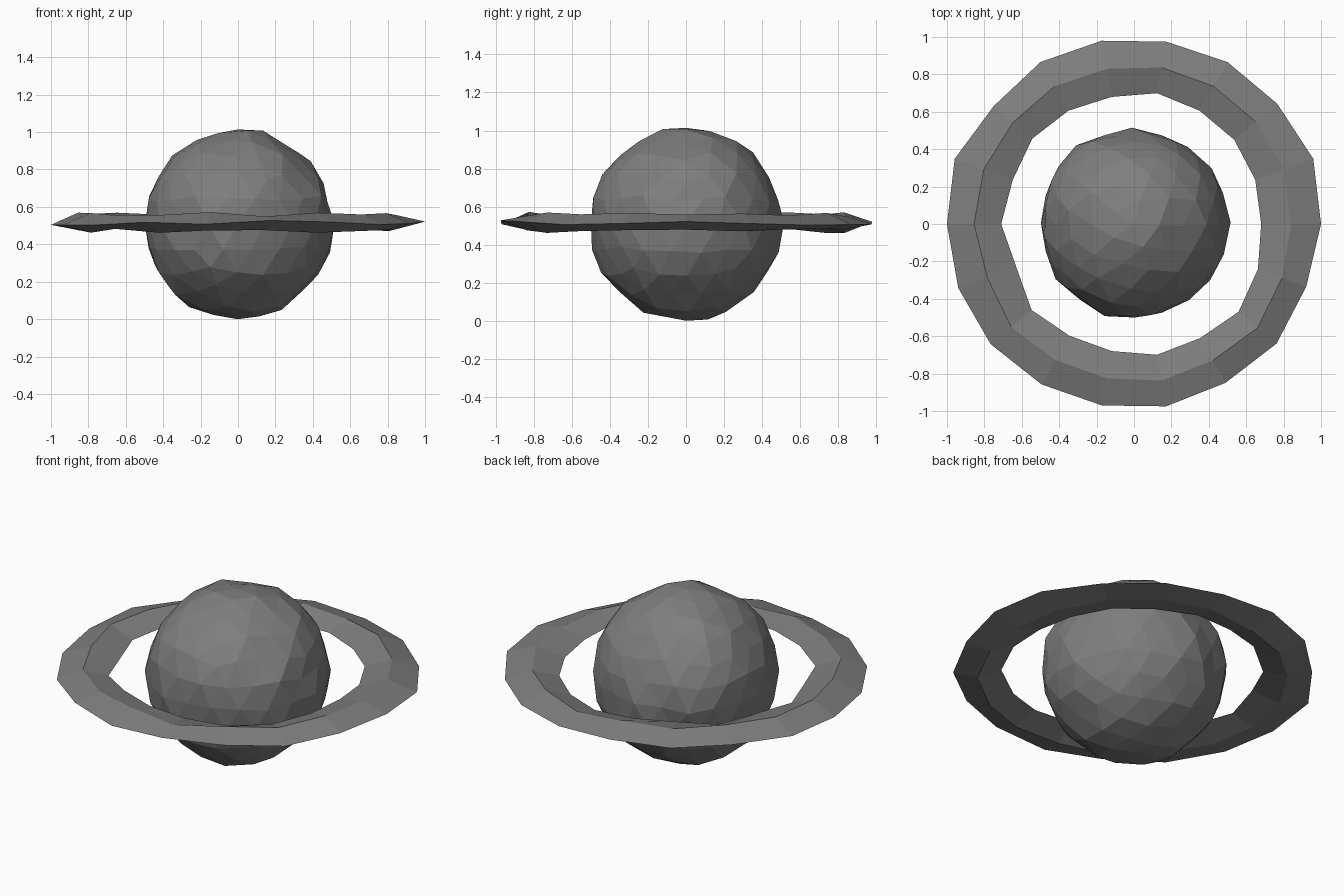
import bpy, bmesh, math, random
from mathutils import Vector

if "Cube" in bpy.data.objects:
    bpy.data.objects.remove(bpy.data.objects["Cube"])

random.seed(4)
MID_Z = 0.51

dark = bpy.data.materials.new("dark_grey")
dark.diffuse_color = (0.21, 0.21, 0.21, 1)
dark.use_nodes = True
dark.node_tree.nodes["Principled BSDF"].inputs["Base Color"].default_value = dark.diffuse_color


def finish(name, bm):
    bmesh.ops.recalc_face_normals(bm, faces=bm.faces)
    mesh = bpy.data.meshes.new(name)
    bm.to_mesh(mesh)
    bm.free()
    mesh.materials.append(dark)
    obj = bpy.data.objects.new(name, mesh)
    bpy.context.collection.objects.link(obj)
    return obj


def jitter(amount):
    return Vector([random.uniform(-amount, amount) for _ in range(3)])


# Planet: faceted ball with slightly uneven corners, exact at the poles
bm = bmesh.new()
bmesh.ops.create_icosphere(bm, subdivisions=3, radius=0.507)
for v in bm.verts:
    if abs(v.co.z) < 0.505:
        v.co += jitter(0.012)
    v.co.z += MID_Z
lowest = min(v.co.z for v in bm.verts)
for v in bm.verts:
    v.co.z -= lowest
finish("planet", bm)

# Ring: 18 segments with a flat diamond section; radii follow the uneven outline
outer = [1.0, 1.02, 1.0, 1.0, 0.99, 0.995, 1.0, 0.98, 1.02,
         1.0, 1.0, 1.0, 0.99, 0.985, 0.99, 0.98, 0.995, 0.98]
inner = [0.68, 0.69, 0.70, 0.70, 0.71, 0.69, 0.70, 0.71, 0.69,
         0.71, 0.67, 0.715, 0.69, 0.69, 0.71, 0.705, 0.73, 0.705]
bm = bmesh.new()
loops = []
for i, (ro, ri) in enumerate(zip(outer, inner)):
    a = math.radians(20 * i)
    rm = (ro + ri) / 2
    section = [(ro, 0.515), (rm, 0.56), (ri, 0.52), (rm, 0.47)]
    loop = []
    for r, z in section:
        wobble = random.uniform(-0.013, 0.013)
        loop.append(bm.verts.new((r * math.cos(a), r * math.sin(a), z + wobble)))
    loops.append(loop)
for i, loop in enumerate(loops):
    nxt = loops[(i + 1) % len(loops)]
    for j in range(4):
        k = (j + 1) % 4
        bm.faces.new((loop[j], nxt[j], nxt[k], loop[k]))
finish("ring", bm)
